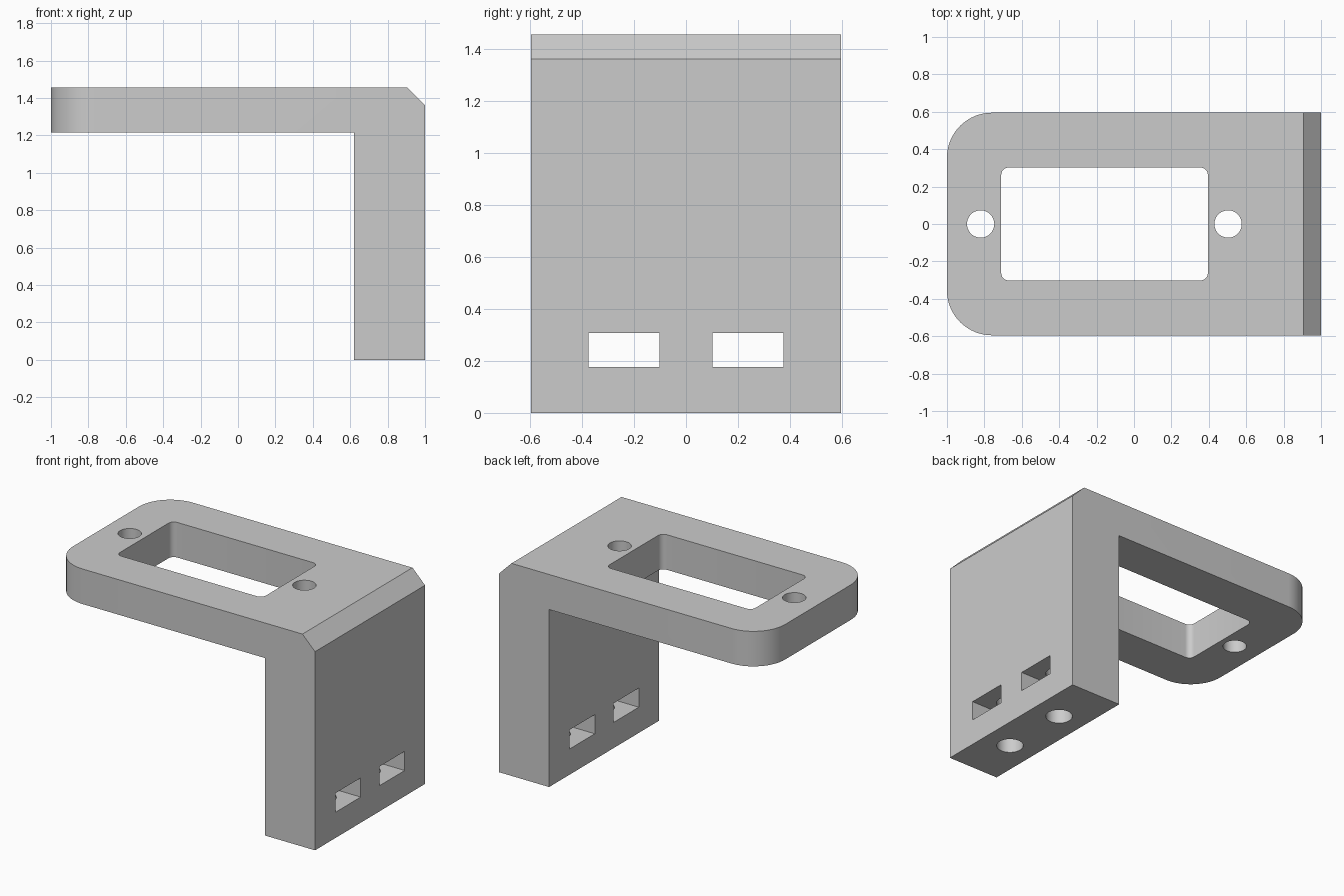
import bpy
import bmesh
from math import radians

cube = bpy.data.objects.get("Cube")
if cube:
    bpy.data.objects.remove(cube, do_unlink=True)

HALF_WIDTH = 0.595

grey = bpy.data.materials.new("plain_grey")
grey.use_nodes = True
colour = (0.6, 0.6, 0.6, 1)
grey.diffuse_color = colour
grey.node_tree.nodes["Principled BSDF"].inputs["Base Color"].default_value = colour


def make_object(name, bm):
    bmesh.ops.recalc_face_normals(bm, faces=bm.faces)
    mesh = bpy.data.meshes.new(name)
    bm.to_mesh(mesh)
    bm.free()
    mesh.materials.append(grey)
    obj = bpy.data.objects.new(name, mesh)
    bpy.context.collection.objects.link(obj)
    return obj


def round_upright_edges(bm, radius, segments, rule=lambda x: True):
    edges = [e for e in bm.edges
             if abs(e.verts[0].co.z - e.verts[1].co.z) > 0.01
             and abs(e.verts[0].co.x - e.verts[1].co.x) < 0.001
             and rule(e.verts[0].co.x)]
    bmesh.ops.bevel(bm, geom=edges, offset=radius, segments=segments,
                    profile=0.5, affect='EDGES')


def box_cutter(name, low, high, radius=0):
    bm = bmesh.new()
    bmesh.ops.create_cube(bm, size=1)
    for v in bm.verts:
        v.co = [(a + b) / 2 + c * (b - a) for a, b, c in zip(low, high, v.co)]
    if radius:
        round_upright_edges(bm, radius, 6)
    return make_object(name, bm)


def hole_cutter(name, x, y, radius, bottom, top):
    bm = bmesh.new()
    bmesh.ops.create_cone(bm, cap_ends=True, segments=48, radius1=radius,
                          radius2=radius, depth=top - bottom)
    bmesh.ops.translate(bm, verts=bm.verts, vec=(x, y, (top + bottom) / 2))
    return make_object(name, bm)


# Angled body: L profile with a chamfered outer corner, extruded across y
profile = [(0.62, 0), (1, 0), (1, 1.36), (0.905, 1.455),
           (-1, 1.455), (-1, 1.215), (0.62, 1.215)]
bm = bmesh.new()
face = bm.faces.new([bm.verts.new((x, -HALF_WIDTH, z)) for x, z in profile])
extruded = bmesh.ops.extrude_face_region(bm, geom=[face])["geom"]
bmesh.ops.translate(bm, vec=(0, 2 * HALF_WIDTH, 0),
                    verts=[g for g in extruded if isinstance(g, bmesh.types.BMVert)])
# Rounded free end of the plate
round_upright_edges(bm, 0.24, 16, lambda x: x < -0.9)
bracket = make_object("mounting_bracket", bm)

# Rectangular window and its two mounting holes
cutters = [box_cutter("window_cutter", (-0.71, -0.302, 1), (0.395, 0.302, 1.6), 0.04)]
for x in (-0.82, 0.503):
    cutters.append(hole_cutter("plate_hole_cutter", x, 0, 0.073, 1, 1.6))

# Nut slots through the leg, with screw holes rising from the foot
for side in (-1, 1):
    y = side * 0.238
    cutters.append(box_cutter("nut_slot_cutter", (0.5, y - 0.137, 0.176),
                              (1.1, y + 0.137, 0.307)))
    cutters.append(hole_cutter("foot_hole_cutter", 0.81, y, 0.083, -0.1, 0.48))

for cutter in cutters:
    cut = bracket.modifiers.new(cutter.name, 'BOOLEAN')
    cut.operation = 'DIFFERENCE'
    cut.solver = 'EXACT'
    cut.object = cutter

# Bake the cuts and discard the cutters
bpy.context.view_layer.update()
result = bpy.data.meshes.new_from_object(
    bracket.evaluated_get(bpy.context.evaluated_depsgraph_get()))
bracket.modifiers.clear()
bracket.data = result
for cutter in cutters:
    bpy.data.objects.remove(cutter, do_unlink=True)

bpy.ops.object.select_all(action='DESELECT')
bracket.select_set(True)
bpy.context.view_layer.objects.active = bracket
bpy.ops.object.shade_smooth_by_angle(angle=radians(30))
